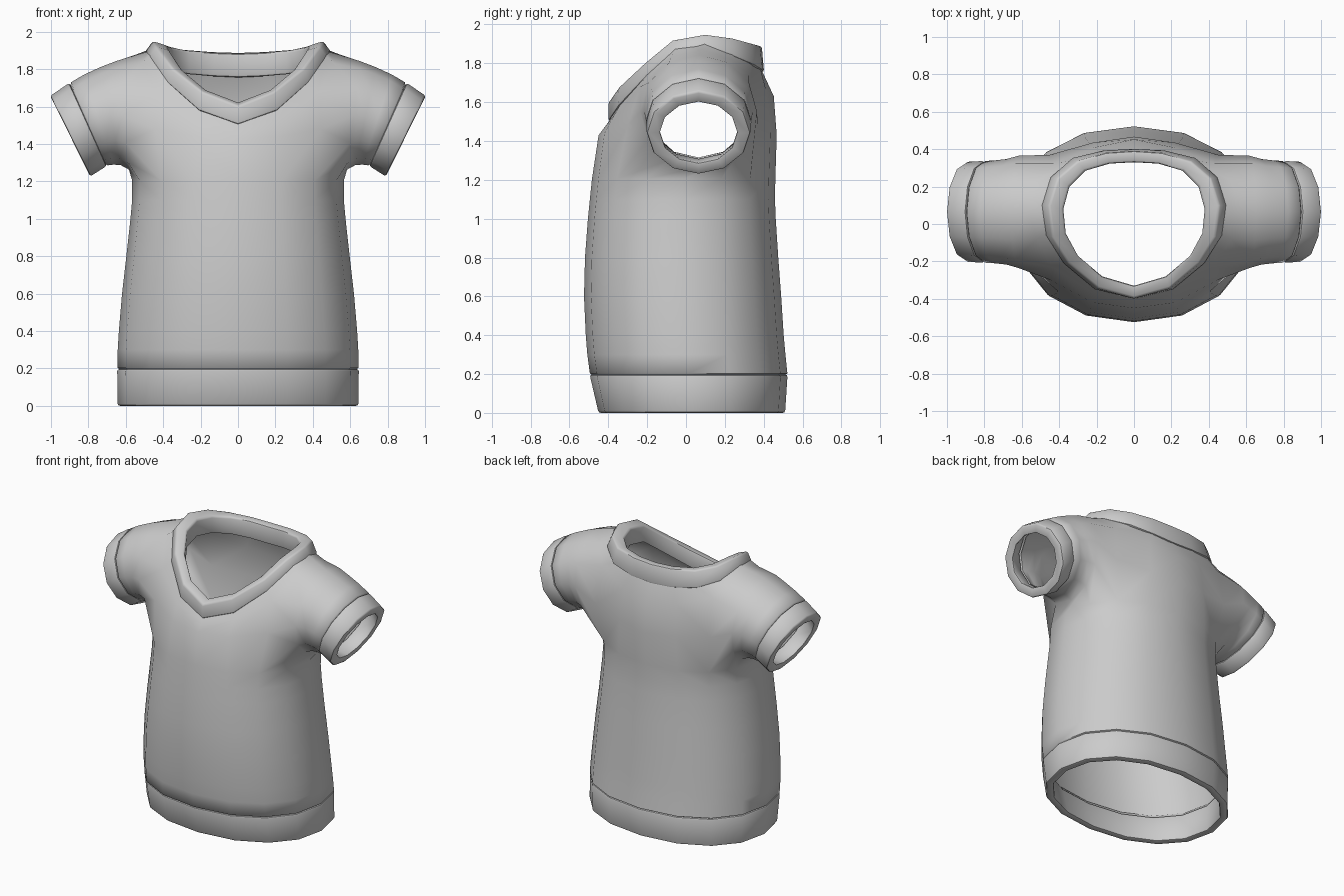
import bpy, bmesh
from math import sin, cos, pi, radians, copysign

if "Cube" in bpy.data.objects:
    bpy.data.objects.remove(bpy.data.objects["Cube"])


def finish(bm, name, mods, angle):
    """Turn a bmesh into an object, apply its modifiers and smooth it."""
    bmesh.ops.recalc_face_normals(bm, faces=bm.faces)
    bm.faces.ensure_lookup_table()
    front = min(bm.faces, key=lambda f: f.calc_center_median().y)
    if front.normal.y > 0:
        bmesh.ops.reverse_faces(bm, faces=bm.faces[:])
    me = bpy.data.meshes.new(name)
    bm.to_mesh(me)
    bm.free()
    ob = bpy.data.objects.new(name, me)
    bpy.context.collection.objects.link(ob)
    for kind, props in mods:
        m = ob.modifiers.new(kind.title(), kind)
        for k, v in props.items():
            setattr(m, k, v)
    bpy.ops.object.select_all(action='DESELECT')
    ob.select_set(True)
    bpy.context.view_layer.objects.active = ob
    bpy.ops.object.convert(target='MESH')
    bpy.ops.object.shade_smooth_by_angle(angle=radians(angle))
    return ob


def bridge(bm, a, b):
    n = len(a)
    for i in range(n):
        j = (i + 1) % n
        bm.faces.new((a[i], a[j], b[j], b[i]))


def band(name, loops, mirror=False):
    """Ring-shaped trim: loops are the corners of its cross-section."""
    bm = bmesh.new()
    rings = [[bm.verts.new(p) for p in loop] for loop in loops]
    for i in range(len(rings)):
        bridge(bm, rings[i], rings[(i + 1) % len(rings)])
    mods = [('BEVEL', dict(width=0.012, segments=2, limit_method='ANGLE',
                           angle_limit=radians(50)))]
    if mirror:
        mods.append(('MIRROR', dict(use_mirror_merge=False)))
    return finish(bm, name, mods, 40)


def half_ring(z, a, yf, yb):
    """Half of a slightly squared ellipse, front centre to back centre."""
    c, b = (yf + yb) / 2, (yb - yf) / 2
    sq = lambda v: copysign(abs(v) ** 0.92, v)
    return [(a * sq(sin(k * pi / 8)) if 0 < k < 8 else 0,
             c - b * sq(cos(k * pi / 8)), z) for k in range(9)]


def whole(half):
    return half + [(-x, y, z) for x, y, z in reversed(half[1:-1])]


def sleeve_ring(cx, cz, ux, uz, ry):
    """12-sided ring from the top, round the front; (ux, uz) points up to its top."""
    return [(cx + ux * cos(t), 0.065 - ry * sin(t), cz + uz * cos(t))
            for t in (k * pi / 6 for k in range(12))]


# Body: right half, with the sleeve opening left out of the upper rows
rows = [half_ring(*r) for r in (
    (0.194, 0.628, -0.48, 0.505), (0.203, 0.645, -0.495, 0.522),
    (0.30, 0.643, -0.508, 0.512), (0.40, 0.637, -0.516, 0.503),
    (0.60, 0.62, -0.525, 0.49), (0.80, 0.597, -0.52, 0.475),
    (1.00, 0.575, -0.505, 0.462), (1.10, 0.566, -0.495, 0.458),
    (1.205, 0.566, -0.484, 0.46))]
A = len(rows) - 1
rows.append([(0, -.45, 1.43), (.22, -.42, 1.44), (.445, -.30, 1.48), None, None,
             None, (.45, .37, 1.48), (.22, .435, 1.45), (0, .467, 1.43)])
rows.append([(0, -.405, 1.49), (.22, -.365, 1.54), (.43, -.235, 1.68),
             (.52, -.08, 1.83), (.56, .08, 1.873), (.52, .23, 1.82),
             (.43, .325, 1.74), (.21, .41, 1.67), (0, .452, 1.63)])
rows.append([(0, -.375, 1.53), (.20, -.325, 1.61), (.36, -.195, 1.755),
             (.455, -.05, 1.885), (.475, .10, 1.905), (.43, .24, 1.85),
             (.315, .34, 1.805), (.16, .38, 1.785), (0, .385, 1.775)])
bm = bmesh.new()
V = [[p and bm.verts.new(p) for p in row] for row in rows]
for r in range(len(V) - 1):
    for k in range(8):
        if r in (A, A + 1) and 2 <= k < 6:
            continue
        bm.faces.new((V[r][k], V[r][k + 1], V[r + 1][k + 1], V[r + 1][k]))
lo, mid, hi = V[A], V[A + 1], V[A + 2]
prev = [hi[4], hi[3], hi[2], mid[2], lo[2], lo[3], lo[4], lo[5], lo[6],
        mid[6], hi[6], hi[5]]
for args in ((.618, 1.553, .035, .29, .30), (.682, 1.549, .055, .262, .282),
             (.745, 1.53, .08, .24, .275), (.795, 1.508, .098, .222, .272),
             (.803, 1.503, .092, .21, .26)):
    ring = [bm.verts.new(p) for p in sleeve_ring(*args)]
    bridge(bm, prev, ring)
    prev = ring
finish(bm, "shirt_body", [('MIRROR', dict(use_clip=True)),
                          ('SOLIDIFY', dict(thickness=0.025, offset=-1))], 62)

# Hem band
band("hem_band", [whole(half_ring(*r)) for r in (
    (0, .643, -.45, .51), (.197, .646, -.496, .523),
    (.197, .598, -.45, .475), (0, .59, -.40, .458))])

# Sleeve cuffs
band("sleeve_cuffs", [sleeve_ring(*r) for r in (
    (.802, 1.505, .10, .222, .272), (.897, 1.442, .107, .215, .267),
    (.897, 1.442, .077, .155, .195), (.802, 1.505, .087, .195, .235))], mirror=True)

# V-neck collar
outer_low = [(0, -.40, 1.505), (.21, -.35, 1.58), (.38, -.21, 1.73),
             (.475, -.06, 1.865), (.498, .10, 1.892), (.45, .25, 1.835),
             (.33, .355, 1.79), (.16, .395, 1.765), (0, .402, 1.755)]
outer_top = [(0, -.398, 1.605), (.19, -.345, 1.68), (.35, -.21, 1.805),
             (.435, -.07, 1.92), (.455, .10, 1.95), (.41, .245, 1.93),
             (.305, .335, 1.905), (.15, .38, 1.893), (0, .39, 1.888)]
inner_top = [(0, -.33, 1.625), (.17, -.28, 1.69), (.30, -.17, 1.80),
             (.365, -.05, 1.90), (.378, .08, 1.925), (.345, .20, 1.913),
             (.26, .285, 1.897), (.13, .323, 1.887), (0, .33, 1.882)]
inner_low = [(x, y, z - 0.125) for x, y, z in inner_top]
band("collar", [whole(h) for h in (outer_low, outer_top, inner_top, inner_low)])
